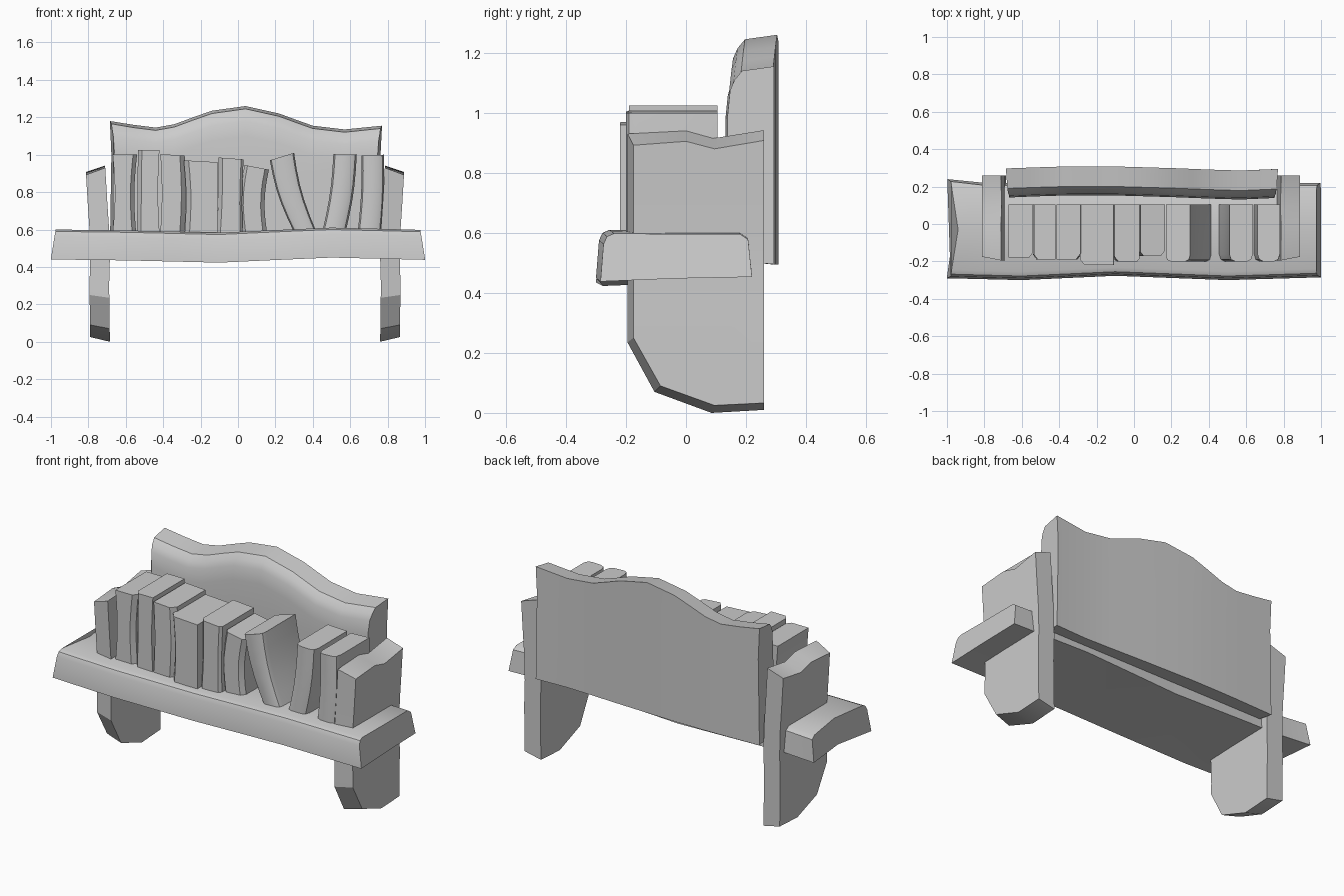
import bpy, bmesh
from math import sin, pi


def finish(bm, name, angle=35):
    bmesh.ops.recalc_face_normals(bm, faces=bm.faces)
    me = bpy.data.meshes.new(name)
    bm.to_mesh(me)
    bm.free()
    ob = bpy.data.objects.new(name, me)
    bpy.context.collection.objects.link(ob)
    bpy.ops.object.select_all(action='DESELECT')
    ob.select_set(True)
    bpy.context.view_layer.objects.active = ob
    bpy.ops.object.shade_smooth_by_angle(angle=angle * pi / 180)
    return ob


def loft(name, rings, angle=35):
    bm = bmesh.new()
    vs = [[bm.verts.new(p) for p in r] for r in rings]
    n = len(vs[0])
    for a, b in zip(vs, vs[1:]):
        for i in range(n):
            j = (i + 1) % n
            bm.faces.new((a[i], a[j], b[j], b[i]))
    bm.faces.new(vs[0])
    bm.faces.new(vs[-1])
    return finish(bm, name, angle)


def lerp(table, x):
    for (x0, a), (x1, b) in zip(table, table[1:]):
        if x <= x1:
            return a + (b - a) * (x - x0) / (x1 - x0)
    return table[-1][1]


# Shelf: wavy plank with rounded top edges and sloping ends
section = [(-0.295, 0.435), (-0.285, 0.56), (-0.273, 0.585), (-0.25, 0.595), (-0.03, 0.593),
           (0.18, 0.593), (0.207, 0.575), (0.22, 0.45), (-0.03, 0.445)]
wave_z = [(-1, 0.005), (-0.6, 0.0), (-0.1, -0.012), (0.2, 0.002), (0.5, 0.015), (1, 0.003)]
wave_y = [(-1, 0.005), (-0.6, -0.005), (-0.1, 0.018), (0.5, -0.005), (1, 0.01)]
rings = []
for x in (-1, -0.8, -0.6, -0.35, -0.1, 0.2, 0.5, 0.75, 1):
    ring = []
    for y, z in section:
        px, py = x, y
        if abs(x) == 1:
            px *= 1 - 0.025 * (z - 0.44) / 0.155
            if x < 0:
                py += 0.02 * (y > 0.1)
                px += 0.035 * (y == -0.03)
        ring.append((px, py + lerp(wave_y, x) * (y < -0.1), z + lerp(wave_z, x)))
    rings.append(ring)
loft("shelf", rings, 40)

# Backboard: crested outline with a rounded front top edge
crest = [(-0.685, 1.18), (-0.56, 1.16), (-0.44, 1.145), (-0.34, 1.163), (-0.24, 1.20),
         (-0.14, 1.235), (0.04, 1.26), (0.22, 1.22), (0.31, 1.187), (0.40, 1.155),
         (0.57, 1.135), (0.77, 1.155)]
bend = [(-0.685, 0.0), (-0.4, 0.01), (-0.15, 0.012), (0.2, 0.002), (0.55, -0.012), (0.77, -0.003)]
rings = []
for x, top in crest:
    b = lerp(bend, x)
    end = 1 if x == crest[0][0] else -1 if x == crest[-1][0] else 0
    sec = [(0.297, 0.495, 0), (0.297, 1.0, 0.008), (0.297, top, 0),
           (0.19, top - 0.015, 0.008), (0.165, top - 0.045, 0.012), (0.15, top - 0.08, 0.018),
           (0.142, top - 0.16, 0.024), (0.142, 0.9, 0.018), (0.142, 0.51, 0.018)]
    rings.append([(x + end * d, y + b, z) for y, z, d in sec])
loft("backboard", rings, 40)

# Side brackets: chamfered profile, bowed outward above the shelf, mirrored
inner = [(-0.195, 0.93), (0, 0.94), (0.09, 0.915), (0.26, 0.942), (0.26, 0.01),
         (0.085, 0.0), (-0.105, 0.07), (-0.195, 0.235)]
outer = [(-0.175, 0.892), (0, 0.905), (0.095, 0.88), (0.26, 0.908), (0.26, 0.033),
         (0.095, 0.025), (-0.085, 0.09), (-0.175, 0.25)]
bow = [(0, 0), (0.3, 0.004), (0.45, 0.0), (0.6, 0.004), (0.75, 0.014), (0.95, 0.026)]
for side, label in ((-1, "left"), (1, "right")):
    bm = bmesh.new()
    a = [bm.verts.new((0.7225, y, z)) for y, z in inner]
    b = [bm.verts.new((0.8275, y, z)) for y, z in outer]
    bm.faces.new(a)
    bm.faces.new(b)
    for i in range(8):
        j = (i + 1) % 8
        bm.faces.new((a[i], a[j], b[j], b[i]))
    for z in (0.3, 0.45, 0.6, 0.75, 0.85):
        bmesh.ops.bisect_plane(bm, geom=bm.verts[:] + bm.edges[:] + bm.faces[:],
                               plane_co=(0, 0, z), plane_no=(0, 0, 1))
    for v in bm.verts:
        v.co.x = 0.0375 + side * (v.co.x + lerp(bow, v.co.z))
    finish(bm, label + "_bracket", 25)

# Books: bottom left, bottom right, top left, top right, left top z, right top z,
# spine y, left chamfer, right chamfer, bow in x, waist pinch, rounded spine
books = [
    (-0.67, -0.545, -0.67, -0.54, 1.00, 1.00, -0.18, 0.0, 0.02, 0.0, 0.012, 0),
    (-0.54, -0.42, -0.535, -0.42, 1.025, 1.025, -0.19, 0.02, 0.0, -0.004, 0.004, 0),
    (-0.415, -0.285, -0.415, -0.285, 1.003, 0.995, -0.19, 0.0, 0.025, 0.008, 0.0, 0),
    (-0.285, -0.11, -0.29, -0.11, 0.97, 0.96, -0.22, 0.025, 0.0, 0.006, 0.004, 0),
    (-0.115, 0.025, -0.105, 0.03, 0.985, 0.975, -0.20, 0.02, 0.012, 0.0, 0.005, 0),
    (0.025, 0.155, 0.035, 0.165, 0.945, 0.92, -0.17, 0.015, 0.02, -0.018, 0.0, 0),
    (0.30, 0.42, 0.17, 0.30, 0.97, 1.01, -0.20, 0.025, 0.025, -0.018, 0.0, 1),
    (0.45, 0.575, 0.51, 0.635, 1.005, 1.0, -0.20, 0.03, 0.03, 0.012, 0.0, 1),
    (0.64, 0.765, 0.66, 0.78, 0.995, 1.0, -0.20, 0.03, 0.03, 0.008, 0.0, 1),
]
for n, (bl, br, tl, tr, zl, zr, f, cl, cr, bowx, waist, rnd) in enumerate(books):
    rings = []
    for k in range(6):
        t = k / 5
        s = sin(pi * t)
        x0 = bl + (tl - bl) * t + (bowx + waist) * s
        x1 = br + (tr - br) * t + (bowx - waist) * s
        sec = [(x0, 0.105), (x0, f + 1.3 * cl)]
        if rnd:
            sec.append((x0 + cl * 0.3, f + cl * 0.35))
        sec += [(x0 + cl + 0.001, f), (x1 - cr - 0.001, f)]
        if rnd:
            sec.append((x1 - cr * 0.3, f + cr * 0.35))
        sec += [(x1, f + 1.3 * cr), (x1, 0.105)]
        rings.append([(x, y, 0.585 + t * (zl + (zr - zl) * (x - x0) / (x1 - x0) - 0.585))
                      for x, y in sec])
    loft("book_%d" % (n + 1), rings, 40 if rnd else 25)
